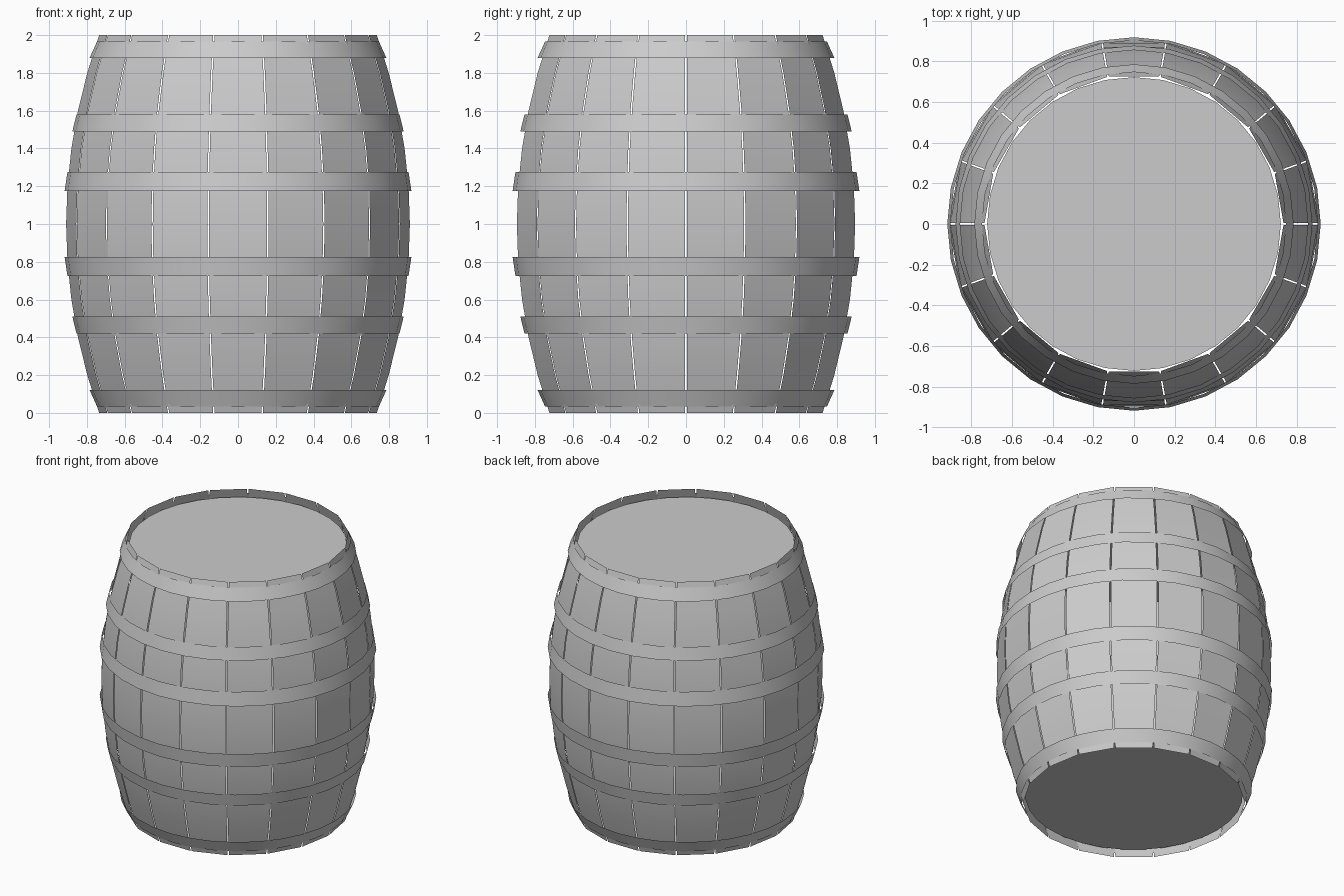
import bpy, math

if "Cube" in bpy.data.objects:
    bpy.data.objects.remove(bpy.data.objects["Cube"])

STAVES = 18
SIDES = 32


def make(name, verts, faces, smooth=True):
    me = bpy.data.meshes.new(name)
    me.from_pydata(verts, [], faces)
    me.update()
    for p in me.polygons:
        p.use_smooth = smooth
    ob = bpy.data.objects.new(name, me)
    bpy.context.collection.objects.link(ob)
    return ob


def polar(r, a, z):
    return (r * math.cos(a), r * math.sin(a), z)


def bulge(z):
    return 0.735 + 0.175 * (1 - (z - 1) ** 2)


# staves: thin flat planks, bowed along their height, with small gaps between
LEVELS = 10
for i in range(STAVES):
    step = 2 * math.pi / STAVES
    verts, faces = [], []
    for k in range(LEVELS + 1):
        z = 2 * k / LEVELS
        r = bulge(z)
        gap = 0.004 / r
        verts += [polar(r, i * step + gap, z), polar(r, (i + 1) * step - gap, z)]
    for k in range(LEVELS):
        faces.append((2 * k, 2 * k + 1, 2 * k + 3, 2 * k + 2))
    make(f"stave_{i + 1}", verts, faces)


# hoops: conical bands, mirrored about the middle of the barrel
def hoop(name, z0, r0, z1, r1):
    if z0 > z1:
        z0, r0, z1, r1 = z1, r1, z0, r0
    verts, faces = [], []
    for i in range(SIDES):
        a = 2 * math.pi * i / SIDES
        verts += [polar(r0, a, z0), polar(r1, a, z1)]
        j = (i + 1) % SIDES
        faces.append((2 * i, 2 * j, 2 * j + 1, 2 * i + 1))
    make(name, verts, faces)


HOOPS = [("end", 1.88, 0.785, 1.965, 0.747),
         ("quarter", 1.49, 0.877, 1.58, 0.855),
         ("middle", 1.175, 0.918, 1.275, 0.903)]
for n, z0, r0, z1, r1 in HOOPS:
    hoop(f"upper_{n}_hoop", z0, r0, z1, r1)
    hoop(f"lower_{n}_hoop", 2 - z0, r0, 2 - z1, r1)

# recessed round heads
for n, z in (("top_head", 1.945), ("bottom_head", 0.055)):
    ring = [polar(0.722, 2 * math.pi * i / SIDES, z) for i in range(SIDES)]
    order = list(range(SIDES))
    make(n, ring, [order if z > 1 else order[::-1]], smooth=False)
